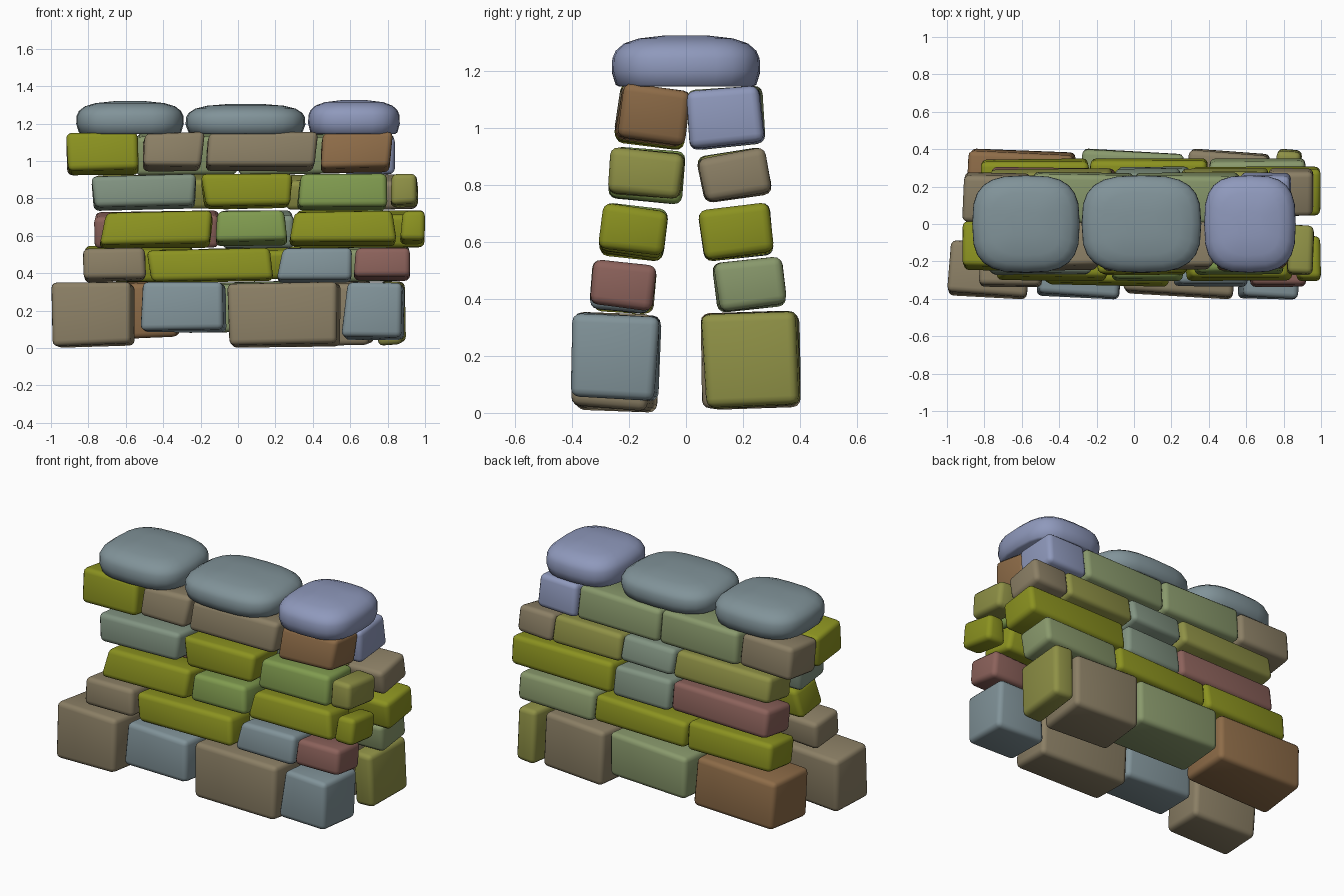
import bpy, bmesh, math, random
from mathutils import Matrix, Vector

random.seed(4)
if "Cube" in bpy.data.objects:
    bpy.data.objects.remove(bpy.data.objects["Cube"], do_unlink=True)


def linear(hexcode):
    values = [int(hexcode[i:i + 2], 16) / 255 for i in (0, 2, 4)]
    return [v / 12.92 if v < 0.04 else ((v + 0.055) / 1.055) ** 2.4 for v in values] + [1.0]


def make_material(name, hexcode):
    mat = bpy.data.materials.new(name)
    mat.use_nodes = True
    mat.diffuse_color = linear(hexcode)
    mat.node_tree.nodes["Principled BSDF"].inputs["Base Color"].default_value = linear(hexcode)
    return mat


MATERIALS = {name: make_material(name, code) for name, code in {
    "taupe": "8b7f65", "steel": "819399", "brown": "8e6c48", "chartreuse": "8b9220",
    "olive": "8f9146", "green": "809b4f", "sage": "89996c", "grey sage": "829482",
    "dusty red": "8c625b", "periwinkle": "8f99bc"}.items()}


def finish(bm, name, colour, angle):
    bmesh.ops.recalc_face_normals(bm, faces=bm.faces)
    mesh = bpy.data.meshes.new(name)
    bm.to_mesh(mesh)
    bm.free()
    mesh.materials.append(MATERIALS[colour])
    obj = bpy.data.objects.new(name, mesh)
    bpy.context.collection.objects.link(obj)
    bpy.ops.object.select_all(action='DESELECT')
    obj.select_set(True)
    bpy.context.view_layer.objects.active = obj
    bpy.ops.object.shade_smooth_by_angle(angle=math.radians(angle))


def stone(name, colour, low, high, lean, twist, left, right):
    """Rough block, leaning inwards, fitted to its bounds, with slanted ends."""
    low, high = Vector(low), Vector(high)
    size = high - low
    bm = bmesh.new()
    bmesh.ops.create_cube(bm, size=1)
    tilt = Matrix.Rotation(random.uniform(-0.03, 0), 3, 'Y')
    turn = Matrix.Rotation(twist + random.uniform(-0.02, 0.02), 3, 'Z')
    rotation = turn @ tilt @ Matrix.Rotation(lean, 3, 'X')
    corner = {v: v.co.copy() for v in bm.verts}
    for v in bm.verts:
        wobble = Vector([random.uniform(-0.006, 0.006) for _ in range(3)])
        v.co = rotation @ (v.co * size) + wobble
    for axis in range(3):
        coords = [v.co[axis] for v in bm.verts]
        bottom, span = min(coords), max(coords) - min(coords)
        for v in bm.verts:
            v.co[axis] = low[axis] + (v.co[axis] - bottom) / span * size[axis]
    # A positive inset narrows the top of that end, a negative one the bottom
    for v, sign in corner.items():
        inset = left if sign.x < 0 else right
        if inset * sign.z > 0:
            v.co.x -= math.copysign(abs(inset), sign.x)
    bmesh.ops.bevel(bm, geom=bm.edges[:], offset=0.029, segments=3, profile=0.5, affect='EDGES')
    finish(bm, name, colour, 40)


def cap_stone(name, colour, x0, x1, top):
    """Pillow-shaped slab lofted from rounded eight-sided rings."""
    bm = bmesh.new()
    base, sides, rings = 1.145, 24, []
    profile = [(0, .9), (.04, .95), (.3, 1), (.55, .995), (.7, .95), (.84, .84), (.94, .64), (1, .28)]
    for height, scale in profile:
        ring = []
        for i in range(sides):
            a = math.tau * i / sides
            x = math.copysign(abs(math.cos(a)) ** 0.66, math.cos(a))
            y = math.copysign(abs(math.sin(a)) ** 0.66, math.sin(a))
            ring.append(bm.verts.new(((x0 + x1) / 2 + x * scale * (x1 - x0) / 2,
                                      y * scale * 0.26, base + height * (top - base))))
        rings.append(ring)
    for a, b in zip(rings, rings[1:]):
        for i in range(sides):
            j = (i + 1) % sides
            bm.faces.new((a[i], a[j], b[j], b[i]))
    bm.faces.new(rings[0][::-1])
    bm.faces.new(rings[-1])
    finish(bm, name, colour, 50)


# Each course: z range, distance range from the middle plane, lean and twist, then
# the stones as colour, x range and optional lift, left end slant, right end slant
FRONT = [
    ((0, .355), (.085, .405), (.05, -.06),
     [("taupe", -1, -.55), ("steel", -.53, -.06, .08, .02),
      ("taupe", -.06, .55), ("steel", .55, .9, .04, .03, -.01)]),
    ((.345, .54), (.1, .34), (.1, 0),
     [("taupe", -.83, -.49), ("chartreuse", -.49, .19, 0, -.02, .02),
      ("steel", .2, .61, 0, .04), ("dusty red", .61, .92, .01, .02)]),
    ((.53, .74), (.06, .31), (.14, 0),
     [("chartreuse", -.745, -.13, 0, .04, -.02), ("green", -.13, .27, .01, .02, .02),
      ("chartreuse", .27, .85, .01, .03, .02), ("chartreuse", .86, 1, .02, .02)]),
    ((.73, .935), (0, .275), (.1, 0),
     [("grey sage", -.785, -.21, 0, -.01, -.02), ("chartreuse", -.2, .3, .01, -.02, -.02),
      ("green", .31, .8, 0, .02), ("olive", .81, .965, .02, .01)]),
    ((.92, 1.16), (-.02, .255), (.15, 0),
     [("chartreuse", -.92, -.53, 0, -.01), ("taupe", -.52, -.175, .02, .01, -.02),
      ("taupe", -.175, .43, .02, .01, -.02), ("brown", .435, .83, .01, .01, -.02)]),
]
BACK = [
    ((0, .36), (.05, .405), (.04, -.06),
     [("brown", -.9, -.31, .035), ("sage", -.29, .27, .08),
      ("taupe", .27, .73, .01), ("olive", .74, .9, .01)]),
    ((.35, .55), (.09, .355), (.12, 0),
     [("chartreuse", -.82, -.24), ("chartreuse", -.24, .4), ("sage", .4, .92)]),
    ((.53, .74), (.04, .31), (.13, 0),
     [("dusty red", -.77, -.1), ("grey sage", -.09, .3), ("chartreuse", .31, 1)]),
    ((.735, .935), (.035, .305), (.18, 0),
     [("olive", -.77, -.11), ("grey sage", -.11, .25), ("olive", .25, .72), ("taupe", .71, .96)]),
    ((.92, 1.15), (0, .28), (.1, 0),
     [("taupe", -.92, -.55), ("sage", -.55, 0), ("sage", 0, .57), ("periwinkle", .57, .84)]),
]

# Two leaning wall faces
for label, side, courses in (("front", -1, FRONT), ("back", 1, BACK)):
    for row, ((z0, z1), (inner, outer), (lean, twist), stones) in enumerate(courses, 1):
        y0, y1 = sorted((side * inner, side * outer))
        for n, (colour, x0, x1, *extra) in enumerate(stones, 1):
            lift, left, right = (extra + [0, 0, 0])[:3]
            stone(f"{label}_stone_{row}_{n}", colour, (x0, y0, z0 + lift), (x1, y1, z1),
                  side * lean, twist, left, right)

# Cap stones along the top
cap_stone("cap_stone_right", "steel", -.865, -.29, 1.32)
cap_stone("cap_stone_middle", "steel", -.28, .36, 1.305)
cap_stone("cap_stone_left", "periwinkle", .375, .865, 1.325)
